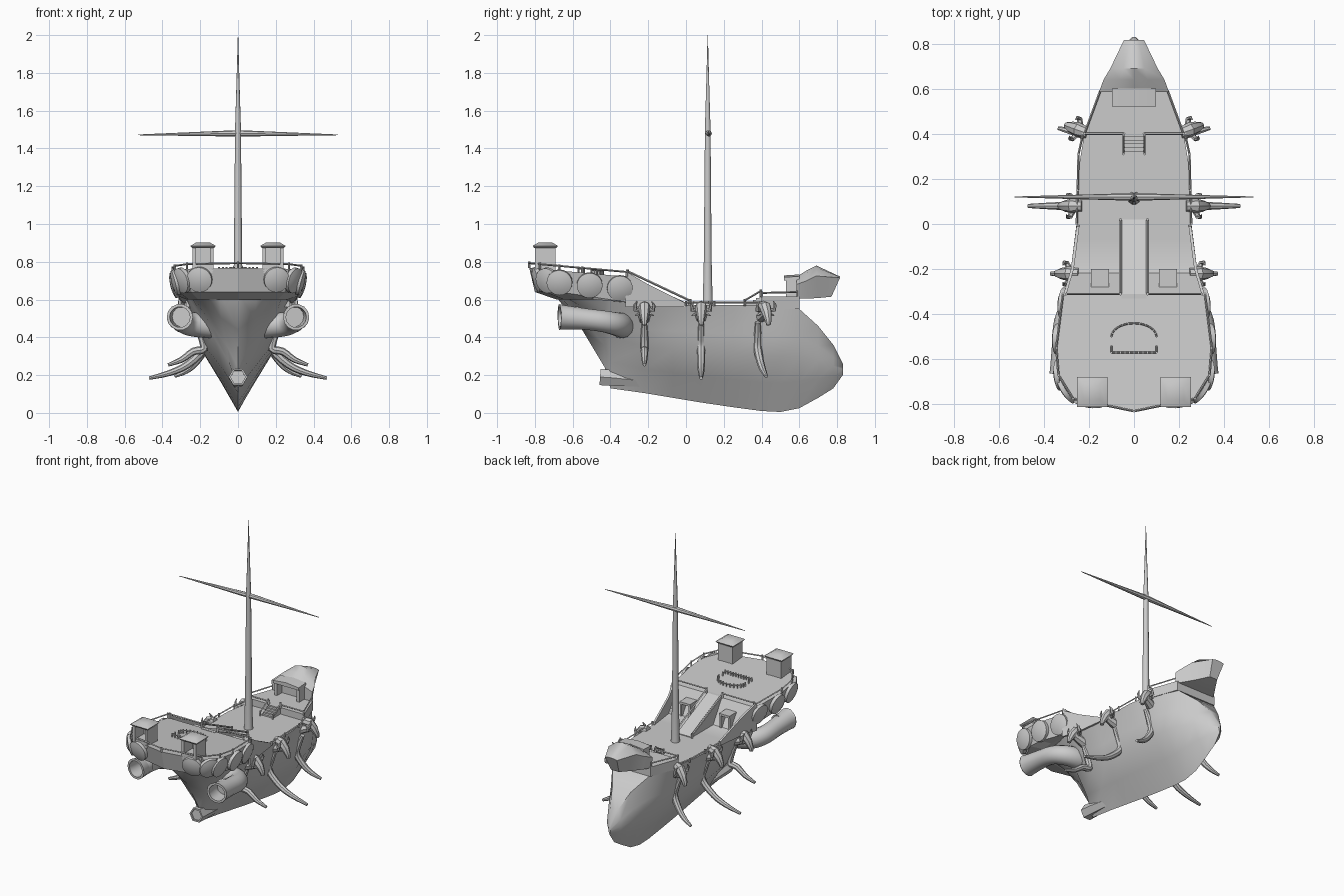
import bpy, bmesh, math
from mathutils import Vector, Matrix


def mesh(name, verts, faces, smooth=None):
    me = bpy.data.meshes.new(name)
    me.from_pydata([tuple(v) for v in verts], [], faces)
    bm = bmesh.new()
    bm.from_mesh(me)
    bmesh.ops.recalc_face_normals(bm, faces=bm.faces)
    bm.to_mesh(me)
    bm.free()
    ob = bpy.data.objects.new(name, me)
    bpy.context.collection.objects.link(ob)
    if smooth:
        bpy.ops.object.select_all(action='DESELECT')
        ob.select_set(True)
        bpy.context.view_layer.objects.active = ob
        bpy.ops.object.shade_smooth_by_angle(angle=math.radians(smooth))
    return ob


def loft(name, rings, smooth=None):
    """Skin closed rings of equal length and cap both ends."""
    n = len(rings[0])
    verts = [v for r in rings for v in r]
    faces = [(i * n + j, i * n + (j + 1) % n, (i + 1) * n + (j + 1) % n, (i + 1) * n + j)
             for i in range(len(rings) - 1) for j in range(n)]
    faces += [tuple(range(n)), tuple(range((len(rings) - 1) * n, len(rings) * n))]
    return mesh(name, verts, faces, smooth)


def rounded(pts, radii, steps=3):
    """Catmull-Rom refinement of a path and its radii."""
    q = [Vector((*p, r)) for p, r in zip(pts, radii)]
    out = []
    for i in range(len(q) - 1):
        a, b, c, d = q[max(i - 1, 0)], q[i], q[i + 1], q[min(i + 2, len(q) - 1)]
        for k in range(steps):
            t = k / steps
            out.append(0.5 * (2 * b + (c - a) * t + (2 * a - 5 * b + 4 * c - d) * t ** 2 + (3 * b - a - 3 * c + d) * t ** 3))
    out.append(q[-1])
    return [v.to_3d() for v in out], [v.w for v in out]


def tube(name, pts, radii, n=10, hollow=0, smooth=40):
    pts = [Vector(p) for p in pts]
    rings = []
    for i, p in enumerate(pts):
        t = (pts[min(i + 1, len(pts) - 1)] - pts[max(i - 1, 0)]).normalized()
        if i == 0:
            u = t.cross(Vector((0, 1, 0)) if abs(t.y) < 0.8 else Vector((0, 0, 1))).normalized()
        u = (u - t * u.dot(t)).normalized()  # carry the frame along
        v = t.cross(u)
        circ = [(u * math.cos(2 * math.pi * k / n) + v * math.sin(2 * math.pi * k / n)) for k in range(n)]
        rings.append([p + c * radii[i] for c in circ])
        if i == 0 and hollow:
            bore = [[p + c * radii[0] * 0.78 + t * d for c in circ] for d in (hollow, 0)]
    if hollow:
        rings = bore + rings
    return loft(name, rings, smooth)


def box(name, x0, x1, y0, y1, z0, z1):
    return loft(name, [[(x0, y0, z), (x1, y0, z), (x1, y1, z), (x0, y1, z)] for z in (z0, z1)])


def bar(name, p, q, r=0.005):
    return tube(name, [p, q], [r, r], 4, smooth=None)


def mirror_outline(half):
    """Half outline of (x, y) to a closed symmetric one."""
    return half + [(-x, y) for x, y in reversed(half) if x > 0]


def rail(name, pts, h=0.035, r=0.005):
    for a, b in zip(pts, pts[1:]):
        bar(name, (a[0], a[1], a[2] + h), (b[0], b[1], b[2] + h), r)
    for p in pts:
        bar(name + "_post", p, (p[0], p[1], p[2] + h + 0.008), r * 1.3)


def aft_z(y):
    return 0.72 + (-0.3 - y) * 0.09


# Hull: y, keel z, low width, mid width, upper width, top width, top z
stations = [
    (-0.70, 0.63, 0.10, 0.18, 0.23, 0.26, 0.67), (-0.55, 0.44, 0.09, 0.17, 0.23, 0.28, 0.67),
    (-0.43, 0.24, 0.06, 0.14, 0.21, 0.29, 0.67), (-0.40, 0.13, 0.05, 0.13, 0.20, 0.29, 0.66),
    (-0.22, 0.105, 0.08, 0.17, 0.21, 0.27, 0.57), (-0.07, 0.08, 0.09, 0.18, 0.195, 0.255, 0.57),
    (0.08, 0.055, 0.095, 0.185, 0.21, 0.25, 0.57), (0.25, 0.03, 0.095, 0.18, 0.195, 0.245, 0.57),
    (0.40, 0.01, 0.09, 0.175, 0.20, 0.22, 0.57), (0.50, 0.005, 0.085, 0.165, 0.185, 0.185, 0.57),
    (0.60, 0.025, 0.08, 0.14, 0.15, 0.14, 0.55), (0.70, 0.08, 0.062, 0.097, 0.095, 0.07, 0.46),
    (0.78, 0.13, 0.04, 0.055, 0.05, 0.03, 0.36), (0.83, 0.2, 0.006, 0.008, 0.007, 0.005, 0.26)]
rings = []
for y, k, a, b, c, d, t in stations:
    half = [(0, k)] + [(w, k + (t - k) * f) for w, f in ((a, 0.27), (b, 0.52), (c, 0.72), (d, 1))]
    rings.append([(x, y, z) for x, z in mirror_outline(half)])
loft("hull", rings, 45)

# Keel stub at the stern
tube("keel_stub", [(0, -0.455, 0.19), (0, -0.38, 0.185), (0, -0.15, 0.16)], [0.05, 0.048, 0.03], 6, 0.01)

# Stern gallery and sloping aft deck
gallery = [(0, -0.83), (0.27, -0.775), (0.335, -0.67), (0.345, -0.55), (0.315, -0.31)]
outline = mirror_outline(gallery)
low = [(x * 0.92, max(y + 0.03, y * 0.97), 0.64 - 0.06 * max(0, y + 0.7) / 0.4) for x, y in outline]
loft("stern_gallery", [[(x * 0.78, -0.31 + (y + 0.31) * 0.72, 0.6) for x, y in outline], low,
                       [(x, y, aft_z(y)) for x, y in outline]])
ring = [(x, y, aft_z(y)) for x, y in outline]
rail("aft_rail", ring[:5], 0.025)
rail("aft_rail", ring[5:] + ring[:1], 0.025)

# Sloping bulkhead with doors under the aft deck
loft("bulkhead", [[(-w, -0.32, z), (w, -0.32, z), (w, y, z), (-w, y, z)]
                  for w, y, z in ((0.27, -0.21, 0.56), (0.31, -0.31, 0.72))])
for s in (-1, 1):
    box("door_frame", s * 0.15 - 0.04, s * 0.15 + 0.04, -0.28, -0.2, 0.655, 0.67)
    for dx in (-0.033, 0.033):
        box("door_post", s * 0.15 + dx - 0.006, s * 0.15 + dx + 0.006, -0.27, -0.205, 0.57, 0.66)
    rail("bulkhead_rail", [(s * 0.06, -0.31, 0.72), (s * 0.3, -0.31, 0.72)], 0.03)
    # Bulwark running down to the main deck
    loft("bulwark", [[(s * x, -0.32, 0.56), (s * (x - 0.035), -0.2, 0.56), (s * (x - 0.06), 0, 0.56),
                      (s * (x - 0.06), -0.01, 0.585), (s * (x - 0.035), -0.2, 0.68), (s * x, -0.32, 0.75)]
                     for x in (0.302, 0.315)])
    rail("main_rail", [(s * x, y, 0.565) for x, y in ((0.254, 0), (0.25, 0.15), (0.246, 0.31), (0.226, 0.4))], 0.02)

# Central ramp with handrails
loft("ramp", [[(x, -0.33, 0.56), (x, 0.02, 0.56), (x, 0.02, 0.575), (x, -0.31, 0.725), (x, -0.33, 0.725)]
              for x in (-0.055, 0.055)])
for s in (-1, 1):
    rail("ramp_rail", [(s * 0.06, -0.31, 0.72), (s * 0.06, 0.02, 0.565)], 0.03, 0.006)

# Curved balustrade on the aft deck
arc = [(0.1 * math.cos(a), -0.5 + 0.06 * math.sin(a)) for a in [math.pi * i / 12 for i in range(13)]]
front = [(-0.1, -0.54)] + [(-0.1 + 0.2 * i / 10, -0.57) for i in range(11)] + [(0.1, -0.54)]
for line in (arc, front):
    rail("balustrade", [(x, y, aft_z(y) - 0.003) for x, y in line], 0.022, 0.004)

# Stern lookout towers
for s in (-1, 1):
    c = s * 0.185
    for x0, x1 in ((-0.055, -0.037), (0.037, 0.055)):
        box("tower_wall", c + x0, c + x1, -0.8, -0.69, 0.75, 0.875)
    box("tower_back", c - 0.05, c + 0.05, -0.705, -0.692, 0.75, 0.875)
    box("tower_sill", c - 0.05, c + 0.05, -0.798, -0.7, 0.74, 0.785)
    loft("tower_roof", [[(c + i * w, -0.745 + j * w, z) for i, j in ((-1, -1), (1, -1), (1, 1), (-1, 1))]
                        for w, z in ((0.058, 0.872), (0.067, 0.884), (0.035, 0.903))], 60)

# Round shields around the gallery: position and outward direction
for s in (-1, 1):
    for x, y, z, nx, ny in ((0.333, -0.67, 0.69, 1, -0.1), (0.34, -0.51, 0.675, 1, 0.03), (0.315, -0.35, 0.66, 1, 0.1),
                            (0.30, -0.735, 0.7, 0.84, -0.54), (0.205, -0.79, 0.705, 0.2, -1)):
        n = Vector((s * nx, ny, -0.25)).normalized()
        p = Vector((s * x, y, z))
        tube("shield", [p - n * 0.015, p + n * 0.006, p + n * 0.014, p + n * 0.018],
             [0.068, 0.068, 0.045, 0.012], 20)

# Stern horn pipes
for s in (-1, 1):
    path = [(0.308, -0.67, 0.507), (0.307, -0.65, 0.506), (0.306, -0.54, 0.497), (0.298, -0.44, 0.485),
            (0.262, -0.375, 0.472), (0.2, -0.345, 0.465), (0.13, -0.34, 0.46)]
    pts, rad = rounded(path, [0.07, 0.066, 0.058, 0.058, 0.062, 0.066, 0.066])
    tube("horn_pipe", [(s * x, y, z) for x, y, z in pts], rad, 14, 0.1)

# Beast heads and tusks along the sides: y, hull x, tusk tip x and z, turn
for s in (-1, 1):
    for y, hx, tx, tz, turn in ((-0.22, 0.265, 0.37, 0.25, 0), (0.08, 0.25, 0.47, 0.18, 0), (0.41, 0.225, 0.335, 0.19, 0.35)):
        def place(x, dy, z):
            v = Matrix.Rotation(turn, 3, 'Z') @ Vector((x, dy, 0))
            return (s * (hx + v.x), y + v.y, z)
        tube("beast_head", [place(-0.02, 0, 0.57), place(0.025, 0, 0.56), place(0.055, 0, 0.525),
                            place(0.075, 0, 0.485), place(0.078, 0, 0.465)],
             [0.025, 0.032, 0.026, 0.017, 0.012], 8)
        for e in (-1, 1):
            tube("beast_horn", [place(0.02, e * 0.02, 0.545), place(0.035, e * 0.048, 0.545),
                                place(0.045, e * 0.05, 0.57), place(0.05, e * 0.038, 0.592)],
                 [0.013, 0.012, 0.008, 0.002], 6)
            tube("beast_ear", [place(0.02, e * 0.02, 0.53), place(0.03, e * 0.05, 0.515)], [0.01, 0.003], 5)
        tube("beast_neck", [place(-0.06, 0, 0.5), place(0.04, 0, 0.53)], [0.035, 0.024], 8)
        # Curved tusk that leaves the hull below the head
        w, lean = tx - 0.18, 0.03 if turn else 0
        path = [(0.225, y - lean, 0.48), (0.195, y - lean, 0.41), (0.18, y - lean, 0.34),
                (0.18 + 0.3 * w, y - lean / 2, tz + 0.075), (0.18 + 0.62 * w, y, tz + 0.032), (tx, y + lean / 2, tz + 0.004)]
        pts, rad = rounded(path, [0.014, 0.02, 0.022, 0.02, 0.016, 0.009])
        tube("tusk", [(s * p.x, p.y, p.z) for p in pts], rad, 8)

# Foredeck, steps and rails
fore = mirror_outline([(0.222, 0.4), (0.15, 0.6)])
loft("foredeck", [[(x, y, z) for x, y in fore] for z in (0.55, 0.615)])
for i in range(5):
    box("fore_step", -0.042, 0.042, 0.32 + i * 0.017, 0.41, 0.56, 0.58 + i * 0.009)
for s in (-1, 1):
    rail("fore_rail", [(s * 0.045, 0.4, 0.61), (s * 0.22, 0.4, 0.61), (s * 0.15, 0.59, 0.615)], 0.025)
    rail("step_rail", [(s * 0.047, 0.31, 0.565), (s * 0.047, 0.395, 0.615)], 0.03)
    box("hut_wall", s * 0.085 - 0.01, s * 0.085 + 0.01, 0.53, 0.6, 0.61, 0.71)

# Prow hut roof and upturned beak canopy
loft("hut_roof", [[(-0.097, y, z), (-0.097, y, z + 0.018), (0, y, z + 0.028), (0.097, y, z + 0.018), (0.097, y, z)]
                  for y, z in ((0.52, 0.70), (0.6, 0.705))], 40)
beak = []
for y0, wb, zb, y1, wm, zm, zt in ((0.585, 0.15, 0.605, 0.585, 0.155, 0.68, 0.72), (0.64, 0.115, 0.605, 0.64, 0.135, 0.70, 0.755),
                                   (0.70, 0.075, 0.608, 0.69, 0.105, 0.725, 0.78), (0.77, 0.03, 0.615, 0.815, 0.045, 0.715, 0.722)):
    half = [(0, y0, zb), (wb, y0, zb), (wm, y1, zm), (wm * 0.45, y1, zm + (zt - zm) * 0.8), (0, y1, zt)]
    beak.append(half + [(-x, y, z) for x, y, z in reversed(half) if x > 0])
loft("beak_canopy", beak, 40)

# Mast and yard
tube("mast", [(0, 0.115, z) for z in (0.56, 0.6, 0.8, 1.45, 1.49, 1.75, 2.0)],
     [0.03, 0.027, 0.022, 0.016, 0.016, 0.008, 0.001], 10)
tube("yard", [(-0.53, 0.12, 1.472), (0, 0.12, 1.48), (0.53, 0.12, 1.472)], [0.002, 0.017, 0.002], 8)
